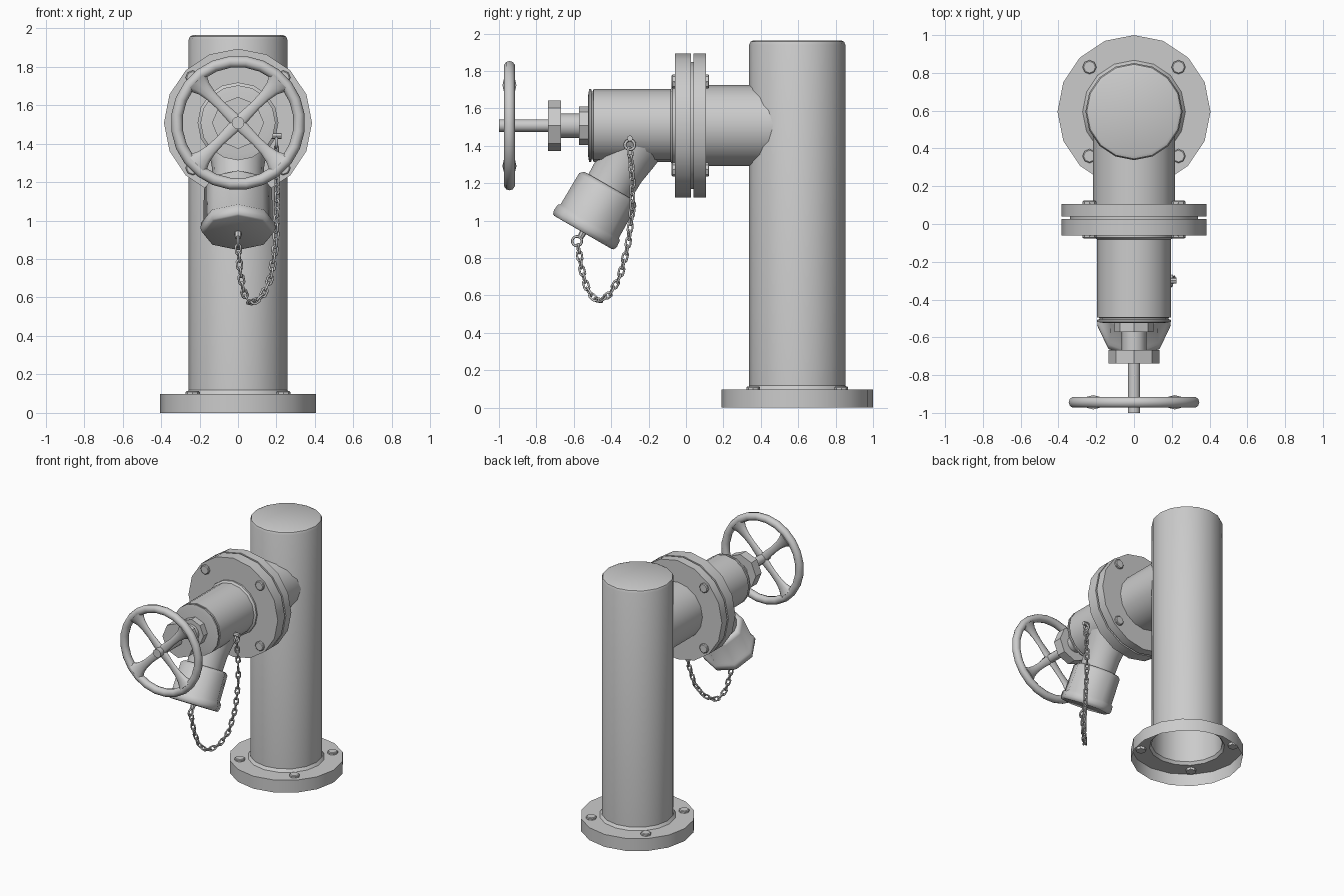
import bpy, bmesh
from math import pi, sin, cos, radians
from mathutils import Vector, Matrix

if "Cube" in bpy.data.objects:
    bpy.data.objects.remove(bpy.data.objects["Cube"])

AXIS_Z = 1.508            # height of the valve axis
PIPE_Y = 0.595            # centre of the standpipe
FRONT = (0, -1, 0)


def finish(name, bm, angle=35):
    bmesh.ops.recalc_face_normals(bm, faces=bm.faces)
    me = bpy.data.meshes.new(name)
    bm.to_mesh(me)
    bm.free()
    for p in me.polygons:
        p.use_smooth = True
    me.set_sharp_from_angle(angle=radians(angle))
    ob = bpy.data.objects.new(name, me)
    bpy.context.collection.objects.link(ob)
    return ob


def lathe(name, profile, n=16, origin=(0, 0, 0), direction=(0, 0, 1),
          flat=1.0, angle=35, cap_start=True, cap_end=True):
    """Turn (radius, distance) pairs around an axis; flat squashes one side."""
    bm = bmesh.new()
    rot = Vector(direction).to_track_quat('Z', 'Y').to_matrix()
    rings = []
    for r, t in profile:
        rings.append([bm.verts.new(Vector(origin) + rot @ Vector(
            (flat * r * cos(2 * pi * i / n), r * sin(2 * pi * i / n), t)))
            for i in range(n)])
    for a, b in zip(rings, rings[1:]):
        for i in range(n):
            j = (i + 1) % n
            bm.faces.new((a[i], a[j], b[j], b[i]))
    if cap_start:
        bm.faces.new(rings[0][::-1])
    if cap_end:
        bm.faces.new(rings[-1])
    return finish(name, bm, angle)


def add_ring(bm, mat, major, minor, stretch=0.0, n=12, m=6):
    """Chain link: a torus pulled apart along local x."""
    rows = []
    for i in range(n):
        a = 2 * pi * (i + 0.5) / n
        shift = stretch if cos(a) > 0 else -stretch
        rows.append([bm.verts.new(mat @ Vector((
            (major + minor * cos(b)) * cos(a) + shift,
            (major + minor * cos(b)) * sin(a), minor * sin(b))))
            for b in (2 * pi * k / m for k in range(m))])
    for i in range(n):
        p, q = rows[i], rows[(i + 1) % n]
        for k in range(m):
            l = (k + 1) % m
            bm.faces.new((p[k], q[k], q[l], p[l]))


# standpipe with hollow base flange, open underneath
lathe("standpipe", [(0.405, 0), (0.405, 0.097), (0.272, 0.097), (0.257, 0.118),
                    (0.257, 1.94), (0.25, 1.957), (0.234, 1.964)],
      origin=(0, PIPE_Y, 0), cap_start=False)

# side stub and the flange pair
axis0 = (0, 0, AXIS_Z)
lathe("stub_pipe", [(0.217, -0.48), (0.217, -0.10)], origin=axis0, direction=FRONT)
lathe("rear_flange", [(0.385, -0.107), (0.385, -0.04)], origin=axis0, direction=FRONT)
lathe("gasket", [(0.34, -0.045), (0.34, -0.02)], origin=axis0, direction=FRONT)
lathe("front_flange", [(0.385, -0.027), (0.385, 0.06)], origin=axis0, direction=FRONT)

# bolts on all flanges
for k in range(4):
    a = pi / 4 + k * pi / 2
    u, v = 0.333 * cos(a), 0.333 * sin(a)
    head = [(0.037, -0.02), (0.037, 0.012), (0.031, 0.017)]
    lathe(f"base_bolt_{k}", head, 8, (u, PIPE_Y + v, 0.097))
    lathe(f"front_bolt_{k}", head, 8, (u, -0.06, AXIS_Z + v), FRONT)
    lathe(f"rear_bolt_{k}", head, 8, (u, 0.107, AXIS_Z + v), (0, 1, 0))

# valve body with a groove before its end cap
lathe("valve_body", [(0.21, 0.05), (0.21, 0.072), (0.195, 0.082), (0.195, 0.495),
                     (0.182, 0.497), (0.182, 0.505), (0.195, 0.507),
                     (0.195, 0.518), (0.165, 0.523)],
      origin=axis0, direction=FRONT)

# bonnet, gland nut and spindle
lathe("bonnet_nut", [(0.103, 0.51), (0.103, 0.572)], 8, axis0, FRONT)
lathe("bonnet_neck", [(0.065, 0.56), (0.065, 0.68)], 12, axis0, FRONT)
lathe("gland_nut", [(0.135, 0.668), (0.135, 0.738)], 8, axis0, FRONT)
lathe("spindle", [(0.033, 0.73), (0.033, 1.0)], 12, axis0, FRONT)

# handwheel rim and flared spokes
bm = bmesh.new()
WHEEL = Vector((0, -0.944, AXIS_Z))
add_ring(bm, Matrix.Translation(WHEEL) @ Matrix.Rotation(pi / 2, 4, 'X'),
         0.319, 0.03, n=24, m=10)
finish("wheel_rim", bm, 60)
for k in range(4):
    a = pi / 4 + k * pi / 2
    lathe(f"wheel_spoke_{k}", [(0.036, 0.0), (0.032, 0.05), (0.027, 0.13), (0.031, 0.2),
                               (0.042, 0.25), (0.06, 0.285), (0.075, 0.305)],
          10, WHEEL, (cos(a), 0, sin(a)), flat=0.5, angle=60)

# angled outlet and its screw cap
DOWN = Vector((0, -0.5, -sin(pi / 3)))
OUT = Vector((0, -0.22, AXIS_Z))
lathe("outlet_neck", [(0.165, 0.08), (0.15, 0.18), (0.135, 0.27), (0.13, 0.42)], 16, OUT, DOWN)
lathe("outlet_cap", [(0.15, 0.375), (0.162, 0.38), (0.177, 0.396), (0.18, 0.59), (0.192, 0.6),
                     (0.195, 0.635), (0.188, 0.655), (0.178, 0.66)],
      8, OUT, DOWN, angle=50)

# eyes that hold the chain
bm = bmesh.new()
add_ring(bm, Matrix.Translation((0.2, -0.3, 1.405)) @ Matrix.Rotation(pi / 2, 4, 'Y'),
         0.026, 0.008)
add_ring(bm, Matrix.Translation((0, -0.583, 0.89)) @ Matrix.Rotation(pi / 2, 4, 'Y'),
         0.026, 0.007)
finish("chain_eyes", bm, 70)
lathe("chain_lug", [(0.016, 0), (0.016, 0.05)], 8, (0.175, -0.3, 1.44), (1, 0, 0))
lathe("cap_lug", [(0.02, 0.65), (0.016, 0.69)], 8, OUT, DOWN)

# chain: alternating links along a hanging path
path = [Vector(p) for p in (
    (0.2, -0.3, 1.385), (0.203, -0.287, 1.22), (0.203, -0.287, 1.06),
    (0.195, -0.31, 0.87), (0.17, -0.353, 0.70), (0.125, -0.41, 0.603),
    (0.065, -0.47, 0.565), (0.03, -0.524, 0.62), (0.01, -0.558, 0.738),
    (0, -0.578, 0.87))]


def along(s):
    for a, b in zip(path, path[1:]):
        d = (b - a).length
        if s <= d:
            return a.lerp(b, s / d)
        s -= d
    return path[-1]


total = sum((b - a).length for a, b in zip(path, path[1:]))
count = round(total / 0.041)
step = total / count
bm = bmesh.new()
for i in range(count):
    a, b = along(i * step), along((i + 1) * step)
    rot = (b - a).to_track_quat('X', 'Z').to_matrix().to_4x4()
    turn = Matrix.Rotation(pi / 4 + (i % 2) * pi / 2, 4, 'X')
    add_ring(bm, Matrix.Translation((a + b) / 2) @ rot @ turn, 0.014, 0.006, 0.012)
finish("chain", bm, 70)
